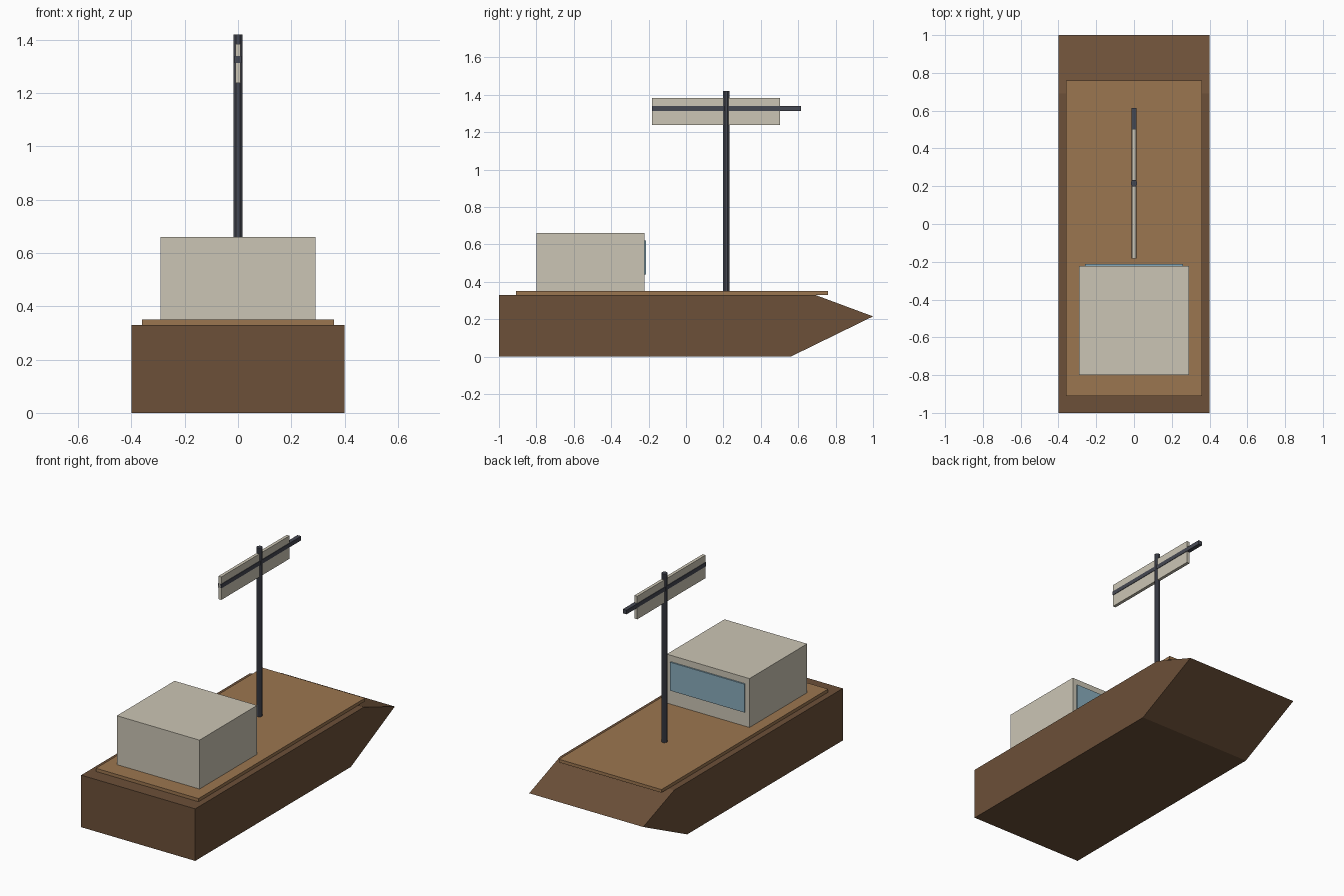
import bpy
import bmesh
from math import radians

if "Cube" in bpy.data.objects:
    bpy.data.objects.remove(bpy.data.objects["Cube"], do_unlink=True)


def material(name, rgb):
    mat = bpy.data.materials.new(name)
    mat.use_nodes = True
    mat.diffuse_color = (*rgb, 1)
    mat.node_tree.nodes["Principled BSDF"].inputs["Base Color"].default_value = (*rgb, 1)
    return mat


hull_brown = material("dark brown wood", (0.15, 0.08, 0.04))
deck_tan = material("tan planking", (0.33, 0.18, 0.08))
cream = material("cream paint", (0.60, 0.56, 0.46))
glass = material("blue glass", (0.25, 0.41, 0.50))
metal = material("dark metal", (0.06, 0.065, 0.085))


def finish(name, bm, mat):
    bmesh.ops.recalc_face_normals(bm, faces=bm.faces)
    mesh = bpy.data.meshes.new(name)
    bm.to_mesh(mesh)
    bm.free()
    mesh.materials.append(mat)
    obj = bpy.data.objects.new(name, mesh)
    bpy.context.collection.objects.link(obj)
    return obj


def prism(name, half_width, profile, mat):
    """Side profile of (y, z) points, extruded across x."""
    bm = bmesh.new()
    face = bm.faces.new([bm.verts.new((-half_width, y, z)) for y, z in profile])
    out = bmesh.ops.extrude_face_region(bm, geom=[face])
    verts = [g for g in out["geom"] if isinstance(g, bmesh.types.BMVert)]
    bmesh.ops.translate(bm, verts=verts, vec=(2 * half_width, 0, 0))
    return finish(name, bm, mat)


def box(name, half_width, y, z, mat):
    return prism(name, half_width,
                 [(y[0], z[0]), (y[1], z[0]), (y[1], z[1]), (y[0], z[1])], mat)


# Hull with a wedge-shaped bow, and the raised deck
prism("hull", 0.4, [(-1, 0), (0.56, 0), (1, 0.215), (0.69, 0.33), (-1, 0.33)], hull_brown)
box("deck", 0.36, (-0.91, 0.76), (0.33, 0.35), deck_tan)

# Cabin and its forward window
box("cabin", 0.29, (-0.80, -0.222), (0.35, 0.66), cream)
box("cabin_window", 0.26, (-0.222, -0.213), (0.44, 0.62), glass)

# Mast
bm = bmesh.new()
bmesh.ops.create_cone(bm, cap_ends=True, segments=8, radius1=0.018, radius2=0.018, depth=1.07)
mast = finish("mast", bm, metal)
mast.location = (0, 0.215, 0.885)
mast.rotation_euler.z = radians(22.5)

# Boom and furled sail panel
box("boom", 0.013, (-0.182, 0.615), (1.313, 1.339), metal)
box("sail", 0.010, (-0.182, 0.503), (1.238, 1.384), cream)
